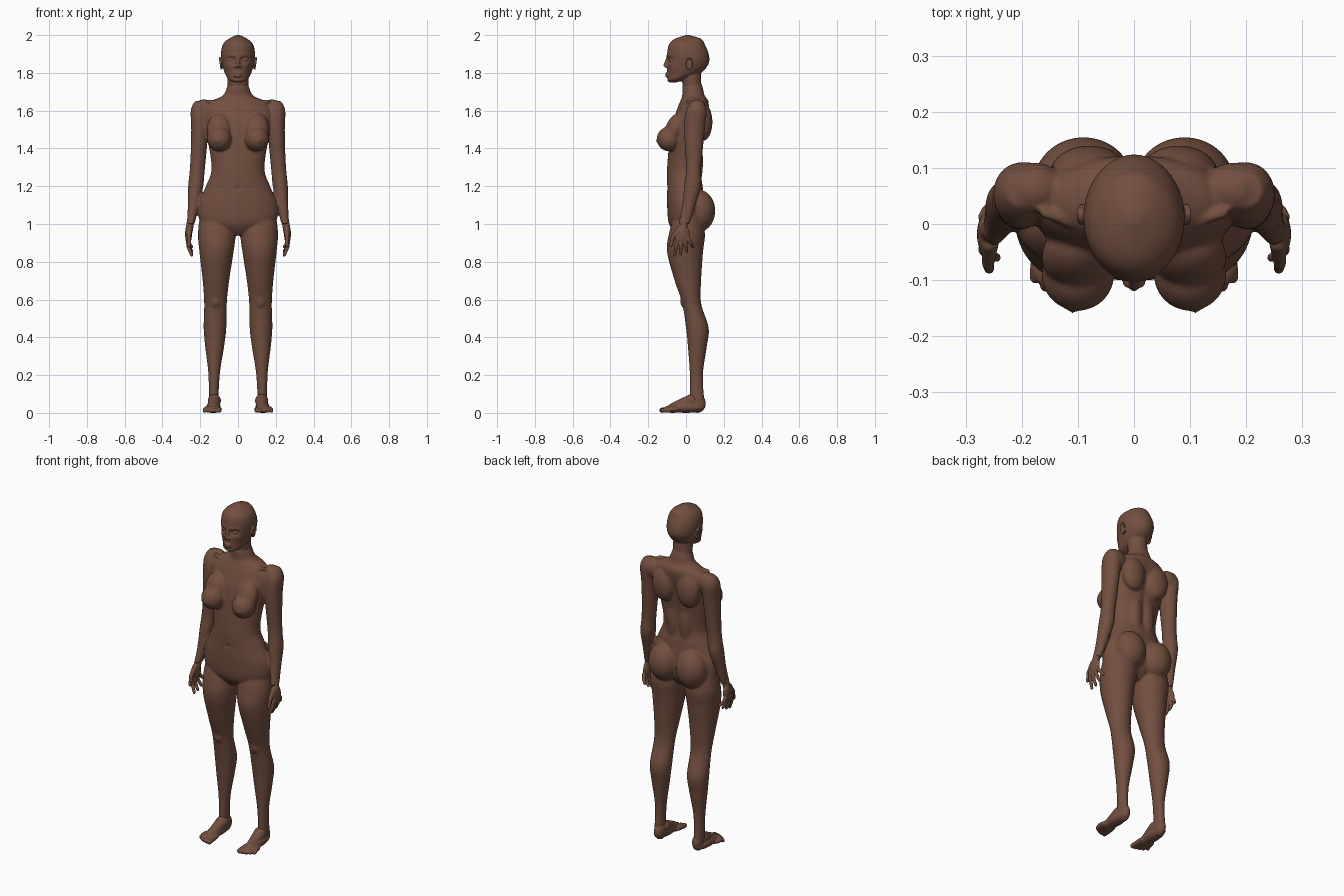
import bpy, bmesh, math
from mathutils import Vector, Matrix

default_cube = bpy.data.objects.get("Cube")
if default_cube:
    bpy.data.objects.remove(default_cube)

skin = bpy.data.materials.new("brown_skin")
skin.use_nodes = True
skin_colour = (.17, .078, .05, 1)
skin.diffuse_color = skin_colour
skin.node_tree.nodes["Principled BSDF"].inputs["Base Color"].default_value = skin_colour
SIDES = {"left": 1, "right": -1}


def smooth_rows(rows, steps=8):
    """Ease extra sections in between the given ones."""
    rows = [Vector(row) for row in rows]
    padded = [rows[0], *rows, rows[-1]]
    result = []
    for before, start, end, after in zip(padded, padded[1:], padded[2:], padded[3:]):
        handle_a = start + (end - before) / 6
        handle_b = end - (after - start) / 6
        for step in range(steps):
            t = step / steps
            middle = handle_a.lerp(handle_b, t)
            left = start.lerp(handle_a, t).lerp(middle, t)
            right = middle.lerp(handle_b.lerp(end, t), t)
            result.append(left.lerp(right, t))
    return result + [rows[-1]]


def loft(bm, rows, x_top=0, x_bottom=0, bend=1, segments=64):
    """Stack oval sections (height, half width, front, back) along a leaning axis."""
    rings = []
    first, last = rows[0][0], rows[-1][0]
    for height, width, front, back in smooth_rows(rows):
        t = max(0, (height - first) / (last - first))
        x = x_top + (x_bottom - x_top) * t ** bend
        ring = []
        for k in range(segments):
            angle = math.tau * k / segments
            y = (front + back) / 2 + (back - front) / 2 * math.sin(angle)
            ring.append(bm.verts.new((x + width * math.cos(angle), y, height)))
        rings.append(ring)
    for lower, upper in zip(rings, rings[1:]):
        for k in range(segments):
            after = (k + 1) % segments
            bm.faces.new((lower[k], lower[after], upper[after], upper[k]))
    bm.faces.new(rings[0])
    bm.faces.new(rings[-1])
    bmesh.ops.recalc_face_normals(bm, faces=bm.faces)


def ball(bm, centre, size, side=1, tilt=0):
    """Ellipsoid, tilted about the x axis in degrees."""
    x, y, z = centre
    matrix = (Matrix.Translation((x * side, y, z))
              @ Matrix.Rotation(math.radians(tilt), 4, "X")
              @ Matrix.Diagonal((*size, 1)))
    bmesh.ops.create_uvsphere(bm, u_segments=32, v_segments=20, radius=1, matrix=matrix)


def capsule(bm, start, end, start_radius, end_radius, side=1):
    """Tapered rod with round ends."""
    mirror = Matrix.Diagonal((side, 1, 1))
    start, end = mirror @ Vector(start), mirror @ Vector(end)
    along = end - start
    turn = along.to_track_quat("Z", "Y").to_matrix().to_4x4()
    bmesh.ops.create_cone(bm, cap_ends=True, segments=20, radius1=start_radius,
                          radius2=end_radius, depth=along.length,
                          matrix=Matrix.Translation((start + end) / 2) @ turn)
    for centre, radius in ((start, start_radius), (end, end_radius)):
        bmesh.ops.create_uvsphere(bm, u_segments=20, v_segments=12, radius=radius,
                                  matrix=Matrix.Translation(centre))


def push(bm, centre, size, depth):
    """Soft sculpt stroke along y, the same on both sides."""
    for vert in bm.verts:
        place = (abs(vert.co.x), vert.co.y, vert.co.z)
        distance = sum(((p - c) / s) ** 2 for p, c, s in zip(place, centre, size))
        vert.co.y += depth * math.exp(-distance)


def finish(bm, name, voxel, relax):
    """Fuse the overlapping forms into one smooth skin."""
    mesh = bpy.data.meshes.new(name)
    bm.to_mesh(mesh)
    bm.free()
    mesh.materials.append(skin)
    part = bpy.data.objects.new(name, mesh)
    bpy.context.collection.objects.link(part)
    fuse = part.modifiers.new("fuse", "REMESH")
    fuse.mode = "VOXEL"
    fuse.voxel_size = voxel
    fuse.use_smooth_shade = True
    soften = part.modifiers.new("soften", "SMOOTH")
    soften.iterations = relax


# Trunk, from crotch to lower neck, with navel and spine groove
body = bmesh.new()
loft(body, [(.94, .05, -.05, .04), (1, .19, -.09, .09), (1.1, .21, -.1, .1),
            (1.2, .17, -.1, .09), (1.3, .14, -.1, .08), (1.5, .17, -.08, .1),
            (1.6, .18, -.05, .12), (1.65, .14, -.03, .12), (1.68, .08, -.02, .1),
            (1.72, .06, -.02, .09), (1.75, .05, -.01, .08)])
push(body, (0, -.1, 1.19), (.01, .04, .01), .01)
push(body, (0, .1, 1.4), (.02, .05, .2), -.01)

for side in SIDES.values():
    # Chest, shoulder blade, lower back, seat and collarbone
    ball(body, (.1, -.09, 1.45), (.065, .065, .065), side)
    ball(body, (.1, -.06, 1.5), (.065, .05, .09), side, -20)
    ball(body, (.11, -.15, 1.44), (.01, .01, .01), side)
    ball(body, (.08, .09, 1.54), (.07, .05, .1), side)
    ball(body, (.04, .06, 1.33), (.04, .03, .13), side)
    ball(body, (.09, .07, 1.07), (.09, .085, .11), side)
    capsule(body, (.02, -.03, 1.63), (.16, .02, 1.65), .01, .01, side)
    # Arm with rounded shoulder
    ball(body, (.18, .06, 1.6), (.06, .05, .06), side)
    loft(body, [(1.65, .03, .03, .09), (1.6, .05, 0, .11), (1.5, .045, -.01, .1),
                (1.3, .04, 0, .08), (1.2, .04, -.01, .08), (1.1, .03, -.02, .05),
                (1, .02, -.04, .02)], .2 * side, .25 * side, 2)
    # Leg with kneecap
    loft(body, [(1.05, .09, -.06, .08), (.95, .1, -.09, .1), (.85, .09, -.1, .09),
                (.7, .07, -.06, .08), (.58, .06, -.02, .08), (.45, .06, 0, .12),
                (.35, .05, .01, .11), (.2, .03, .02, .09), (.03, .025, .02, .1)],
         .11 * side, .13 * side)
    ball(body, (.12, 0, .59), (.03, .03, .04), side)
finish(body, "body", .0055, 10)

# Head: neck and skull, then eye sockets, brow, cheeks and chin crease
head = bmesh.new()
loft(head, [(1.7, .05, -.01, .09), (1.75, .055, -.02, .08), (1.84, .05, -.03, .08)])
loft(head, [(1.75, .02, -.09, -.05), (1.765, .05, -.1, 0), (1.8, .07, -.1, .08),
            (1.85, .085, -.1, .12), (1.9, .09, -.1, .12), (1.95, .08, -.09, .1),
            (1.98, .05, -.06, .08), (2, .01, 0, .02)])
push(head, (.036, -.09, 1.87), (.02, .04, .014), .016)
push(head, (.03, -.1, 1.89), (.03, .04, .01), -.005)
push(head, (.05, -.08, 1.84), (.02, .04, .02), -.005)
push(head, (0, -.1, 1.773), (.03, .03, .006), .005)
# Nose and lips
capsule(head, (0, -.096, 1.88), (0, -.11, 1.84), .008, .01)
for lip_height in (1.783, 1.796):
    ball(head, (0, -.1, lip_height), (.023, .01, .0065))
for side in SIDES.values():
    # Nostril, eyeball and upper lid
    ball(head, (.012, -.103, 1.834), (.009, .011, .008), side)
    ball(head, (.035, -.077, 1.867), (.015, .012, .008), side)
    capsule(head, (.021, -.086, 1.873), (.047, -.077, 1.873), .004, .004, side)
    # Ear bowl inside a rim
    ball(head, (.088, .017, 1.85), (.007, .017, .03), side, 10)
    rim = [(.094 + .005 * math.sin(a), .017 + .016 * math.cos(a), 1.85 + .03 * math.sin(a))
           for a in (math.tau * k / 12 for k in range(12))]
    for start, end in zip(rim, rim[1:]):
        capsule(head, start, end, .004, .004, side)
finish(head, "head", .0035, 4)

for label, side in SIDES.items():
    # Hand: wrist, palm, four spread fingers and a thumb
    hand = bmesh.new()
    capsule(hand, (.25, -.01, 1.02), (.26, -.015, .96), .02, .02, side)
    ball(hand, (.262, -.018, .945), (.018, .038, .05), side)
    for finger in range(4):
        knuckle = Vector((.267, -.045 + .019 * finger, .92))
        tip = Vector((.245, -.06 + .032 * finger, .835 + .005 * finger ** 2))
        joint = knuckle.lerp(tip, .5) + Vector((.006, 0, 0))
        capsule(hand, knuckle, joint, .011, .01, side)
        capsule(hand, joint, tip, .01, .008, side)
    thumb_joint = (.26, -.07, .93)
    capsule(hand, (.257, -.035, .975), thumb_joint, .016, .011, side)
    capsule(hand, thumb_joint, (.258, -.08, .885), .011, .009, side)
    finish(hand, label + "_hand", .003, 4)

    # Foot: heel, sole, instep, ball and five toes
    foot = bmesh.new()
    ball(foot, (.125, .06, .05), (.03, .045, .05), side)
    ball(foot, (.13, 0, .03), (.038, .1, .03), side)
    ball(foot, (.135, -.07, .02), (.05, .05, .02), side)
    capsule(foot, (.125, .03, .065), (.13, -.07, .027), .035, .025, side)
    for toe in range(5):
        x, radius = .1 + .019 * toe, .014 - .001 * toe
        tip = (x, -.128 + .002 * toe ** 2, radius)
        capsule(foot, (x, -.08, .018), tip, radius, radius, side)
    finish(foot, label + "_foot", .0035, 4)
